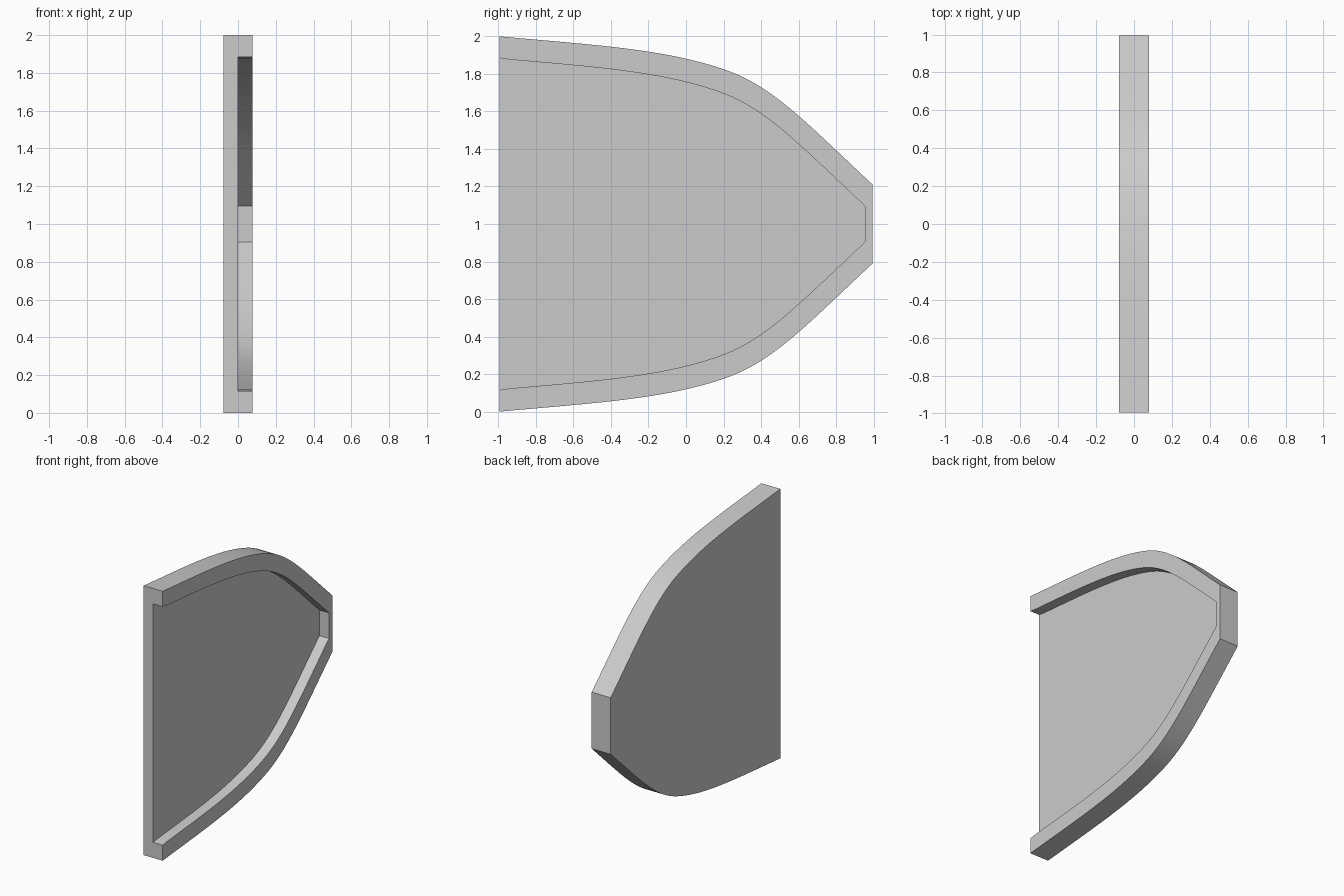
import bpy
import bmesh
from mathutils import Vector
from mathutils.geometry import interpolate_bezier

cube = bpy.data.objects.get("Cube")
if cube:
    bpy.data.objects.remove(cube)

HALF = 0.078          # half thickness
FRONT = -0.995        # flat open end
WALL_Y, WALL_Z = 0.04, 0.115

grey = bpy.data.materials.new("light_grey")
grey.use_nodes = True
grey.diffuse_color = (0.6, 0.6, 0.6, 1)
grey.node_tree.nodes["Principled BSDF"].inputs["Base Color"].default_value = (0.6, 0.6, 0.6, 1)

# Upper half of the outline in (y, z): a gentle slope, then a rounded shoulder
curves = [
    [(FRONT, 2.0), (-0.5, 1.955), (-0.12, 1.935), (0.2, 1.825)],
    [(0.2, 1.825), (0.46, 1.737), (0.62, 1.56), (0.995, 1.21)],
]
upper = []
for a, h1, h2, b in curves:
    pts = interpolate_bezier(*(Vector((*p, 0)) for p in (a, h1, h2, b)), 17)
    upper += [(p.x, p.y) for p in pts][1 if upper else 0:]

# Inner edge of the rim is the outline moved inwards, trimmed at the open end
inner_upper = [(max(y - WALL_Y, FRONT), z - WALL_Z) for y, z in upper]


def mirrored(half):
    return half + [(y, 2 - z) for y, z in reversed(half)]


outer, inner = mirrored(upper), mirrored(inner_upper)

# Tray: solid back plate with a raised rim round three sides
bm = bmesh.new()


def ring(points, x):
    return [bm.verts.new((x, y, z)) for y, z in points]


back = ring(outer, -HALF)
rim_out = ring(outer, HALF)
rim_in = ring(inner, HALF)
floor = ring(inner, 0)

for r, s in ((back, rim_out), (rim_out, rim_in), (rim_in, floor)):
    for i in range(len(r) - 1):
        bm.faces.new((r[i], r[i + 1], s[i + 1], s[i]))
bm.faces.new(back)
bm.faces.new(floor)
bm.faces.new((back[0], back[-1], rim_out[-1], rim_in[-1],
              floor[-1], floor[0], rim_in[0], rim_out[0]))
bmesh.ops.recalc_face_normals(bm, faces=bm.faces)

mesh = bpy.data.meshes.new("rimmed_panel")
bm.to_mesh(mesh)
bm.free()
mesh.materials.append(grey)
panel = bpy.data.objects.new("rimmed_panel", mesh)
bpy.context.collection.objects.link(panel)

bpy.ops.object.select_all(action="DESELECT")
panel.select_set(True)
bpy.context.view_layer.objects.active = panel
bpy.ops.object.shade_smooth_by_angle(angle=0.5)
